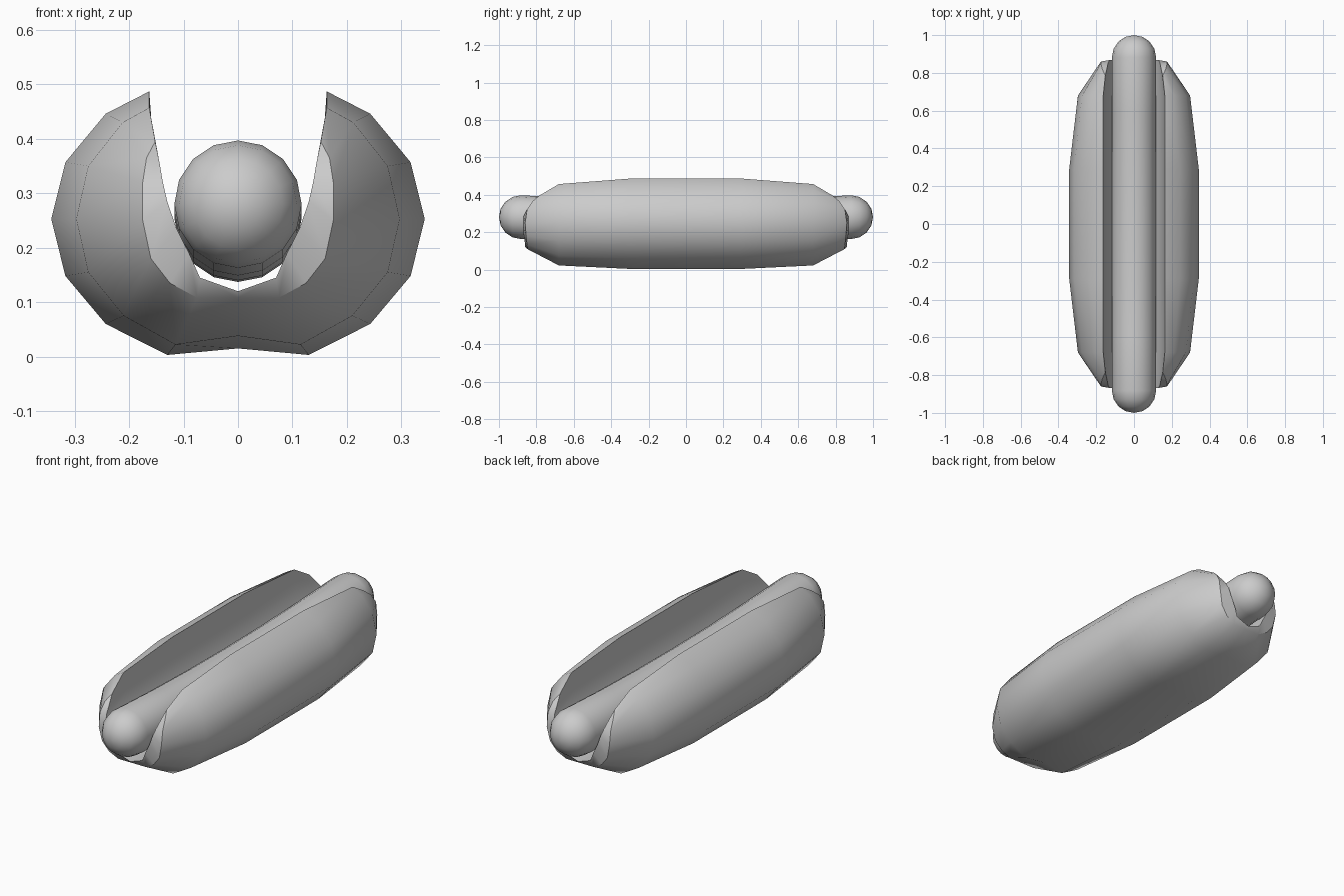
import bpy, bmesh, math

if "Cube" in bpy.data.objects:
    bpy.data.objects.remove(bpy.data.objects["Cube"])


def finish(name, bm, angle):
    bmesh.ops.recalc_face_normals(bm, faces=bm.faces)
    mesh = bpy.data.meshes.new(name)
    bm.to_mesh(mesh)
    bm.free()
    ob = bpy.data.objects.new(name, mesh)
    bpy.context.collection.objects.link(ob)
    bpy.ops.object.select_all(action='DESELECT')
    ob.select_set(True)
    bpy.context.view_layer.objects.active = ob
    bpy.ops.object.shade_smooth_by_angle(angle=math.radians(angle))
    return ob


def bridge(bm, rings):
    for a, b in zip(rings, rings[1:]):
        n = len(a)
        for i in range(n):
            j = (i + 1) % n
            bm.faces.new((a[i], a[j], b[j], b[i]))


# Bun half sections: outer skin from the bottom centre up to the lip
outer_mid = [(0, .015), (.13, .003), (.243, .06), (.317, .148),
             (.343, .253), (.317, .357), (.243, .446), (.163, .487)]
outer_side = [(0, .038), (.115, .022), (.21, .075), (.275, .155),
              (.297, .253), (.275, .35), (.212, .43), (.163, .457)]
outer_end = [(0, .108), (.075, .108), (.125, .135), (.16, .18),
             (.175, .25), (.175, .32), (.168, .365), (.152, .395)]
# Groove from the bottom centre up to just below the lip
groove_mid = [(0, .12), (.07, .145), (.09, .19), (.113, .235),
              (.138, .30), (.152, .36), (.158, .42)]
groove_end = [(0, .12), (.07, .145), (.09, .19), (.113, .235),
              (.130, .285), (.138, .32), (.144, .355)]
y_outer = [.845, .845, .85, .855, .86, .85, .82, .785]
y_groove = [.86, .862, .868, .87, .868, .85, .82]


def bun_ring(bm, outer, groove, ys):
    half = outer + groove[::-1]
    pts = [(x, y, z) for (x, z), y in zip(half, ys)]
    pts += [(-x, y, z) for x, y, z in pts[-2:0:-1]]
    return [bm.verts.new(p) for p in pts]


bm = bmesh.new()
rings = []
for s, kind in ((-1, 'end'), (-1, 'side'), (-1, 'mid'), (1, 'mid'), (1, 'side'), (1, 'end')):
    if kind == 'end':
        rings.append(bun_ring(bm, outer_end, groove_end,
                              [s * y for y in y_outer + y_groove[::-1]]))
    elif kind == 'side':
        rings.append(bun_ring(bm, outer_side, [(x, min(z, .405)) for x, z in groove_mid],
                              [s * .68] * 15))
    else:
        rings.append(bun_ring(bm, outer_mid, groove_mid, [s * .29] * 15))
bridge(bm, rings)
# Thin end faces between skin and groove
for r in (rings[0], rings[-1]):
    n = len(r)
    for side in (1, -1):
        for k in range(7):
            ids = [k, k + 1, 13 - k, 14 - k]
            ids = list(dict.fromkeys(ids))
            if side < 0:
                ids = [(n - i) % n for i in ids]
            # the groove's bottom centre index (14) is its own mirror image
            bm.faces.new([r[i] for i in ids])
finish("bun", bm, 40)

# Sausage: round-ended tube sagging slightly in the middle
R, L, SIDES = .117, .883, 16
stations = [(-L - R * math.cos(math.radians(a)), R * math.sin(math.radians(a)))
            for a in (22.5, 45, 67.5)]
stations += [(y, R) for y in (-L, -.6, -.3, 0)]
stations += [(-y, r) for y, r in stations[-2::-1]]
bm = bmesh.new()
rings = []
for y, r in stations:
    sag = .026 * max(0, 1 - (y / L) ** 2)
    rings.append([bm.verts.new((r * math.cos(2 * math.pi * i / SIDES), y,
                                .28 - sag + r * math.sin(2 * math.pi * i / SIDES)))
                  for i in range(SIDES)])
bridge(bm, rings)
for s, r in ((-1, rings[0]), (1, rings[-1])):
    tip = bm.verts.new((0, s, .28))
    for i in range(SIDES):
        bm.faces.new((r[i], r[(i + 1) % SIDES], tip))
finish("sausage", bm, 40)
